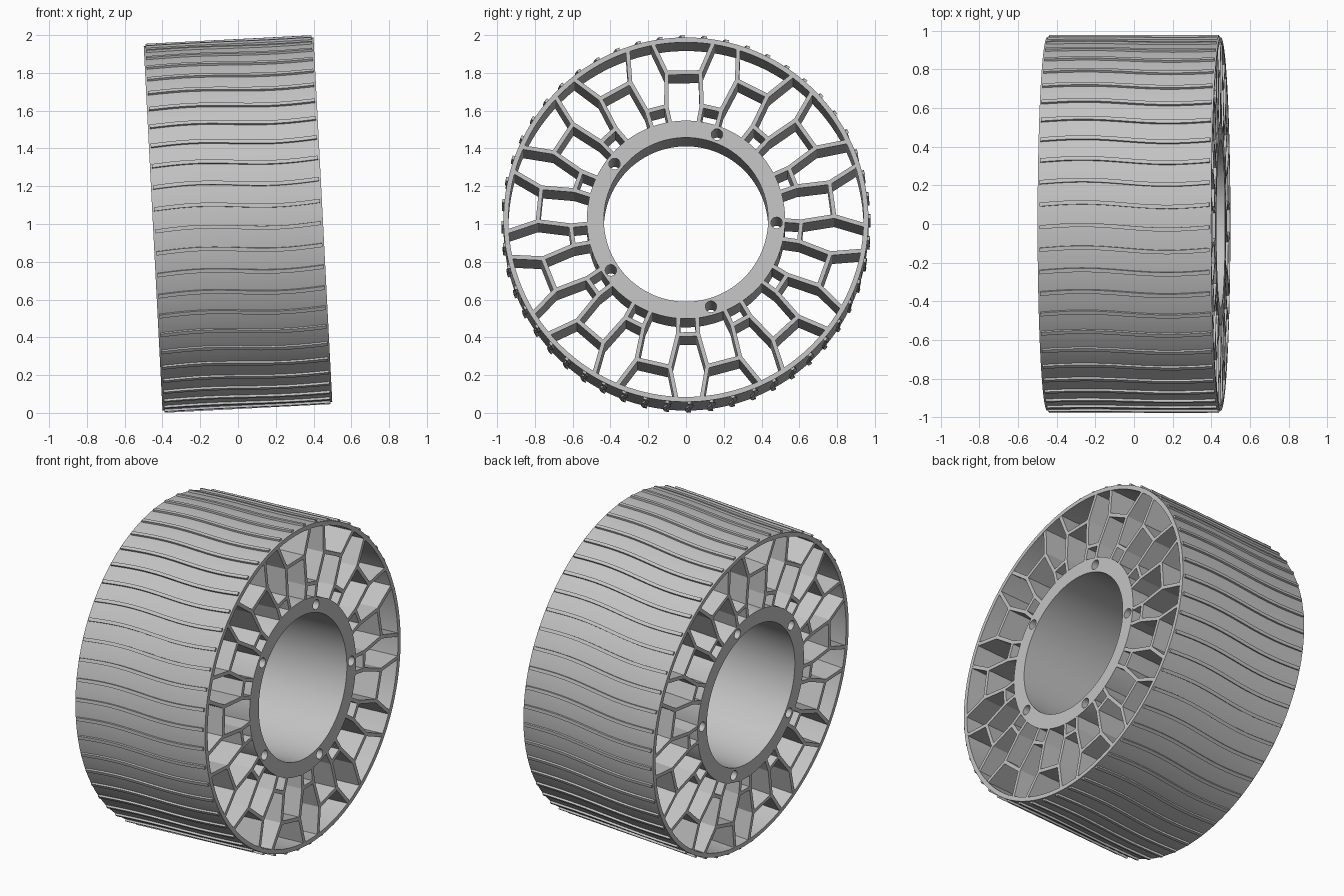
import bpy, bmesh
from math import sin, cos, pi, radians
from mathutils import Matrix, Vector

cube = bpy.data.objects.get("Cube")
if cube:
    bpy.data.objects.remove(cube, do_unlink=True)

# Main sizes: wheel axis is local z while building
HALF = 0.45
RIM_OUT, RIM_IN = 0.966, 0.94
HUB_OUT, HUB_IN = 0.525, 0.435
CELLS = 13
RIDGES = 4 * CELLS
PHASE = 91
WALL = 0.022

# Local x, y, z become world y, z, x, then the wheel leans slightly
AXES = Matrix(((0, 0, 1, 0), (1, 0, 0, 0), (0, 1, 0, 0), (0, 0, 0, 1)))
PLACE = Matrix.Translation((0, 0, 1)) @ Matrix.Rotation(radians(-2.95), 4, 'Y') @ AXES

grey = bpy.data.materials.new("light_grey")
grey.use_nodes = True
grey.diffuse_color = (0.55, 0.55, 0.55, 1)
grey.node_tree.nodes["Principled BSDF"].inputs["Base Color"].default_value = grey.diffuse_color


def polar(r, degrees):
    a = radians(degrees)
    return Vector((r * cos(a), r * sin(a)))


def finish(name, mesh, smooth=True):
    mesh.materials.clear()
    mesh.materials.append(grey)
    obj = bpy.data.objects.new(name, mesh)
    bpy.context.collection.objects.link(obj)
    obj.matrix_world = PLACE
    if smooth:
        bpy.ops.object.select_all(action='DESELECT')
        obj.select_set(True)
        bpy.context.view_layer.objects.active = obj
        bpy.ops.object.shade_smooth_by_angle(angle=radians(30))
    return obj


def extruded_plate(name, circles):
    """Extrude nested circles (centre, radius, sides); inner ones become holes."""
    curve = bpy.data.curves.new(name, 'CURVE')
    curve.dimensions = '2D'
    curve.fill_mode = 'BOTH'
    curve.extrude = HALF
    for centre, radius, sides in circles:
        spline = curve.splines.new('POLY')
        spline.points.add(sides - 1)
        spline.use_cyclic_u = True
        for i, point in enumerate(spline.points):
            p = centre + polar(radius, 360 * i / sides)
            point.co = (p.x, p.y, 0, 1)
    temp = bpy.data.objects.new(name, curve)
    bpy.context.collection.objects.link(temp)
    bpy.context.view_layer.update()
    mesh = bpy.data.meshes.new_from_object(temp.evaluated_get(bpy.context.evaluated_depsgraph_get()))
    bpy.data.objects.remove(temp, do_unlink=True)
    bm = bmesh.new()
    bm.from_mesh(mesh)
    bmesh.ops.remove_doubles(bm, verts=bm.verts, dist=0.0001)
    bmesh.ops.recalc_face_normals(bm, faces=bm.faces)
    bm.to_mesh(mesh)
    bm.free()
    return finish(name, mesh)


# Outer rim and hub with five bolt holes
origin = Vector((0, 0))
extruded_plate("outer_rim", [(origin, RIM_OUT, 156), (origin, RIM_IN, 156)])
bolts = [(polar(0.48, 72 * k - 2), 0.03, 20) for k in range(5)]
extruded_plate("hub", [(origin, HUB_OUT, 96), (origin, HUB_IN, 96)] + bolts)


# Honeycomb walls between hub and rim
def wall(bm, p, q):
    d = q - p
    size = Matrix.Diagonal((d.length + WALL * 0.5, WALL, 2 * HALF - 0.002, 1))
    mid = (p + q) / 2
    turn = Matrix.Rotation(Vector((1, 0)).angle_signed(d) * -1, 4, 'Z')
    bmesh.ops.create_cube(bm, size=1, matrix=Matrix.Translation((mid.x, mid.y, 0)) @ turn @ size)


bm = bmesh.new()
step = 360 / CELLS
for i in range(CELLS):
    centre = PHASE + i * step
    outer = [polar(0.785, centre + s * 6.6) for s in (-1, 1)]
    between = centre + step / 2
    inner = [polar(0.61, between + s * 5) for s in (-1, 1)]
    wall(bm, *outer)
    wall(bm, *inner)
    for s, node in zip((-1, 1), outer):
        wall(bm, node, polar(0.945, centre + s * 9.7))
        wall(bm, node, polar(0.61, centre + s * (step / 2 - 5)))
    for s, node in zip((-1, 1), inner):
        wall(bm, node, polar(HUB_OUT - 0.008, between + s * 5.5))
mesh = bpy.data.meshes.new("honeycomb_walls")
bm.to_mesh(mesh)
bm.free()
finish("honeycomb_walls", mesh, smooth=False)

# Wavy tread ridges swept across the width
bm = bmesh.new()
SLICES = 20
HALF_WIDTH = 0.6
for k in range(RIDGES):
    rows = []
    for j in range(SLICES + 1):
        u = j / SLICES
        a = 360 * k / RIDGES + PHASE - 0.7 * sin(2 * pi * u)
        z = (2 * u - 1) * (HALF - 0.01)
        corners = [(RIM_OUT - 0.008, -1), (0.978, -1), (0.978, 1), (RIM_OUT - 0.008, 1)]
        rows.append([bm.verts.new((*polar(r, a + s * HALF_WIDTH), z)) for r, s in corners])
    for a, b in zip(rows, rows[1:]):
        for c in range(4):
            n = (c + 1) % 4
            bm.faces.new((a[c], a[n], b[n], b[c]))
    bm.faces.new(rows[0])
    bm.faces.new(rows[-1])
bmesh.ops.recalc_face_normals(bm, faces=bm.faces)
mesh = bpy.data.meshes.new("tread_ridges")
bm.to_mesh(mesh)
bm.free()
finish("tread_ridges", mesh)
